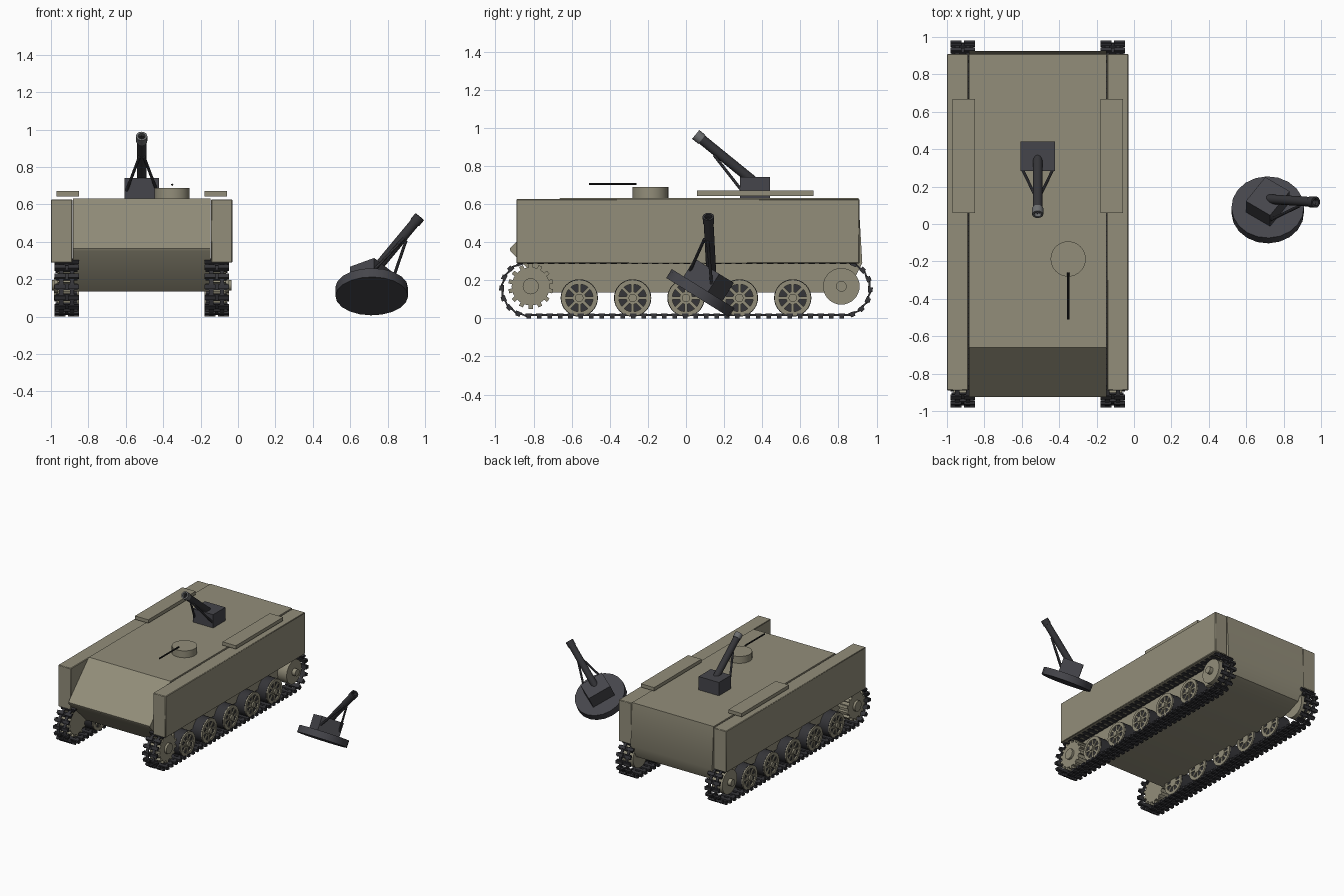
import bpy, bmesh, math
from mathutils import Matrix, Vector

cube = bpy.data.objects.get("Cube")
if cube:
    bpy.data.objects.remove(cube)


def material(name, r, g, b):
    m = bpy.data.materials.new(name)
    m.use_nodes = True
    m.diffuse_color = (r, g, b, 1)
    m.node_tree.nodes["Principled BSDF"].inputs["Base Color"].default_value = (r, g, b, 1)
    return m


KHAKI = material("khaki", 0.29, 0.27, 0.195)
DARK = material("track grey", 0.035, 0.035, 0.04)
GUN = material("gunmetal", 0.06, 0.06, 0.07)
STEEL = material("muzzle grey", 0.15, 0.155, 0.16)
BLACK = material("black", 0.012, 0.012, 0.012)
MID = -0.515  # centre line of the vehicle


def box(bm, size, matrix=Matrix()):
    bmesh.ops.create_cube(bm, size=1, matrix=matrix @ Matrix.Diagonal((*size, 1)))


def rod(bm, a, b, r, segments=24, r2=None):
    a, b = Vector(a), Vector(b)
    turn = (b - a).to_track_quat('Z', 'Y').to_matrix().to_4x4()
    bmesh.ops.create_cone(bm, cap_ends=True, segments=segments, radius1=r,
                          radius2=r if r2 is None else r2, depth=(b - a).length,
                          matrix=Matrix.Translation((a + b) / 2) @ turn)


def tube(bm, a, b, r, bore, segments=24):
    # Open pipe with an outer wall, inner wall and flat end rings
    a, b = Vector(a), Vector(b)
    turn = (b - a).to_track_quat('Z', 'Y')
    rings = []
    for p, rad in ((a, bore), (a, r), (b, r), (b, bore)):
        rings.append([bm.verts.new(p + turn @ Vector((rad * math.cos(t), rad * math.sin(t), 0)))
                      for t in (math.tau * i / segments for i in range(segments))])
    for k in range(4):
        p, q = rings[k], rings[(k + 1) % 4]
        for i in range(segments):
            j = (i + 1) % segments
            bm.faces.new((p[i], p[j], q[j], q[i]))


def finish(name, bm, mat, matrix=Matrix(), bevel=0):
    bmesh.ops.recalc_face_normals(bm, faces=bm.faces)
    mesh = bpy.data.meshes.new(name)
    bm.to_mesh(mesh)
    bm.free()
    mesh.materials.append(mat)
    ob = bpy.data.objects.new(name, mesh)
    ob.matrix_world = matrix
    bpy.context.collection.objects.link(ob)
    bpy.ops.object.select_all(action='DESELECT')
    ob.select_set(True)
    bpy.context.view_layer.objects.active = ob
    bpy.ops.object.shade_smooth_by_angle(angle=math.radians(32))
    if bevel:
        mod = ob.modifiers.new("bevel", 'BEVEL')
        mod.width, mod.segments = bevel, 1
    return ob


def boxed(name, mat, centre, size, bevel=0):
    bm = bmesh.new()
    box(bm, size, Matrix.Translation(centre))
    return finish(name, bm, mat, bevel=bevel)


def rodded(name, mat, a, b, r, segments=24):
    bm = bmesh.new()
    rod(bm, a, b, r, segments)
    return finish(name, bm, mat)


# Hull: side profile extruded across the width
profile = [(-0.66, 0.632), (-0.925, 0.365), (-0.92, 0.35), (-0.70, 0.135), (0.76, 0.135),
           (0.87, 0.18), (0.925, 0.29), (0.905, 0.632)]
bm = bmesh.new()
face = bm.faces.new([bm.verts.new((MID - 0.368, y, z)) for y, z in profile])
side = bmesh.ops.extrude_face_region(bm, geom=[face])["geom"]
bmesh.ops.translate(bm, vec=(0.736, 0, 0), verts=[v for v in side if isinstance(v, bmesh.types.BMVert)])
finish("hull", bm, KHAKI)

# Roof hatch and rod antenna
rodded("roof_hatch", KHAKI, (-0.352, -0.187, 0.62), (-0.352, -0.187, 0.688), 0.094, 32)
rodded("antenna", BLACK, (-0.352, -0.51, 0.705), (-0.352, -0.26, 0.705), 0.006, 8)


def running_gear(label, s):
    def at(x, y, z):
        return MID + s * x, y, z

    # Side box and the loose plate above it
    boxed(label + "_side_box", KHAKI, at(0.428, 0.01, 0.457), (0.114, 1.80, 0.338), 0.004)
    boxed(label + "_roof_plate", KHAKI, at(0.395, 0.363, 0.657), (0.12, 0.61, 0.028))

    # Road wheels: dark tyre, pale rim, spokes and hub
    tyres, rims = bmesh.new(), bmesh.new()
    for n in range(-2, 3):
        y, z = 0.28 * n, 0.107
        rod(tyres, at(0.345, y, z), at(0.445, y, z), 0.098, 32)
        for inner, outer in ((0.444, 0.456), (0.335, 0.346)):
            tube(rims, at(inner, y, z), at(outer, y, z), 0.096, 0.072, 32)
            rod(rims, at(inner, y, z), at(outer, y, z), 0.034, 16)
            for k in range(4):
                spin = Matrix.Rotation(math.pi * k / 4, 4, 'X')
                box(rims, (0.007, 0.15, 0.016),
                    Matrix.Translation(at((inner + outer) / 2, y, z)) @ spin)
        rod(rims, at(0.45, y, z), at(0.468, y, z), 0.022, 12)
    finish(label + "_tyres", tyres, DARK)
    finish(label + "_wheel_rims", rims, KHAKI)

    # Toothed drive sprocket at the front, plain idler at the rear
    bm = bmesh.new()
    y, z = -0.815, 0.168
    rod(bm, at(0.36, y, z), at(0.45, y, z), 0.1, 28)
    for k in range(14):
        spin = Matrix.Rotation(math.tau * k / 14, 4, 'X')
        box(bm, (0.09, 0.022, 0.03), Matrix.Translation(at(0.405, y, z)) @ spin
            @ Matrix.Translation((0, 0, 0.103)))
    rod(bm, at(0.45, y, z), at(0.468, y, z), 0.042, 20)
    finish(label + "_sprocket", bm, KHAKI)
    bm = bmesh.new()
    rod(bm, at(0.355, -y, z), at(0.45, -y, z), 0.096, 32)
    rod(bm, at(0.45, -y, z), at(0.48, -y, z), 0.028, 16)
    finish(label + "_idler", bm, KHAKI)

    # Track links spread along an oval path
    bm = bmesh.new()
    count, half, rad = 76, 0.825, 0.137
    straight, arc = 2 * half, math.pi * rad
    for i in range(count):
        d = i / count * 2 * (straight + arc)
        back = d >= straight + arc
        d -= (straight + arc) * back
        if d < straight:
            y, z, t = d - half, -rad, 0
        else:
            t = (d - straight) / rad
            y, z = half + rad * math.sin(t), -rad * math.cos(t)
        turn = Matrix.Rotation(math.pi * back, 4, 'X')
        m = (Matrix.Translation(at(0.401, 0, 0.155)) @ turn
             @ Matrix.Translation((0, y, z)) @ Matrix.Rotation(t, 4, 'X'))
        box(bm, (0.118, 0.034, 0.014), m)
        for x in (-0.036, 0.036):
            box(bm, (0.058, 0.024, 0.016), m @ Matrix.Translation((x, 0, -0.01)))
            box(bm, (0.022, 0.056, 0.009), m @ Matrix.Translation((x * 0.8, 0.02, 0)))
    finish(label + "_track", bm, DARK)


running_gear("left", 1)
running_gear("right", -1)


def mortar(label, matrix, tip):
    # Block mount
    bm = bmesh.new()
    box(bm, (0.184, 0.158, 0.115), Matrix.Translation((0, 0, 0.053)))
    finish(label + "_mount", bm, GUN, matrix)
    # Hollow barrel with a collar at the muzzle
    start, end = Vector((0, -0.01, 0.09)), Vector((0, -0.312, 0.335))
    aim = (end - start).normalized()
    bm = bmesh.new()
    rod(bm, start, end - aim * 0.06, 0.026, 20)
    tube(bm, end - aim * 0.06, end - aim * 0.02, 0.026, 0.018, 20)
    finish(label + "_barrel", bm, DARK, matrix)
    bm = bmesh.new()
    tube(bm, end - aim * 0.042, end, 0.03, 0.019, 20)
    finish(label + "_muzzle", bm, tip, matrix)
    # Two support struts
    bm = bmesh.new()
    for s in (-1, 1):
        rod(bm, (s * 0.082, -0.07, 0.04), (s * 0.012, -0.215, 0.225), 0.008, 10)
    finish(label + "_struts", bm, GUN, matrix)


mortar("roof_mortar", Matrix.Translation((MID, 0.363, 0.63)), STEEL)

# Ground mortar stands on a tilted round base plate
up = Vector((0, 0.53, 0.85)).normalized()
right = Vector((1, 0, 0))
forward = 0.823 * right - 0.568 * up.cross(right)
y_axis = -forward.normalized()
frame = Matrix((y_axis.cross(up), y_axis, up)).transposed().to_4x4()
frame = Matrix.Translation((0.715, 0.09, 0.156)) @ frame
mortar("ground_mortar", frame, DARK)
bm = bmesh.new()
rod(bm, (0, 0, -0.055), (0, 0, 0), 0.194, 20)
finish("ground_mortar_base", bm, GUN, frame)
